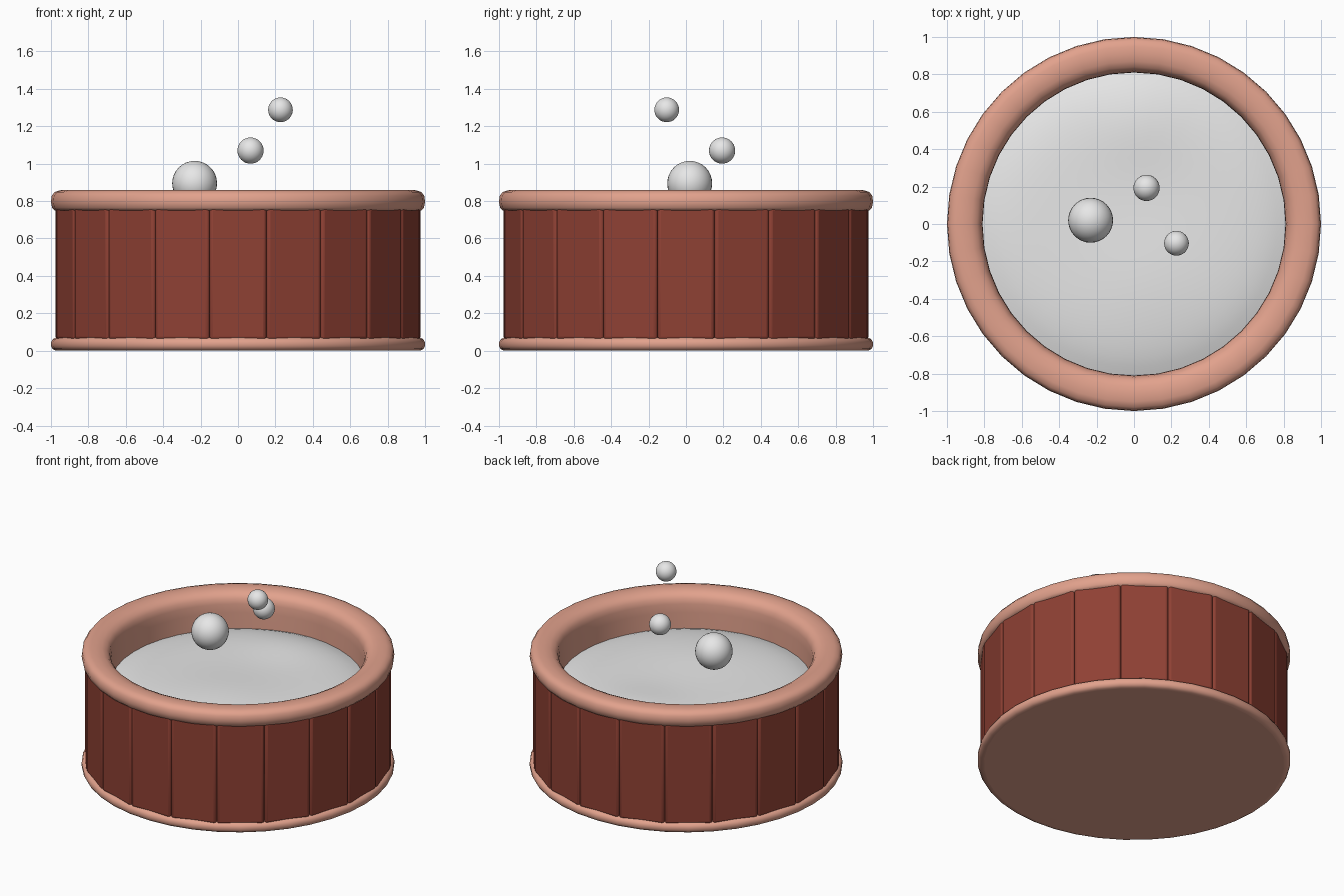
import bpy, bmesh, math
from mathutils import Matrix, Vector

if "Cube" in bpy.data.objects:
    bpy.data.objects.remove(bpy.data.objects["Cube"])


def material(name, rgb):
    m = bpy.data.materials.new(name)
    m.diffuse_color = (*rgb, 1)
    m.use_nodes = True
    m.node_tree.nodes["Principled BSDF"].inputs["Base Color"].default_value = m.diffuse_color
    return m


TRIM = material("pale_terracotta", (0.76, 0.36, 0.265))
WOOD = material("red_brown_wood", (0.275, 0.052, 0.034))
WATER = material("light_grey", (0.8, 0.8, 0.8))


def finish(name, bm, mat, angle=40):
    bmesh.ops.recalc_face_normals(bm, faces=bm.faces)
    me = bpy.data.meshes.new(name)
    bm.to_mesh(me)
    bm.free()
    me.materials.append(mat)
    ob = bpy.data.objects.new(name, me)
    bpy.context.collection.objects.link(ob)
    bpy.ops.object.select_all(action='DESELECT')
    ob.select_set(True)
    bpy.context.view_layer.objects.active = ob
    bpy.ops.object.shade_smooth_by_angle(angle=math.radians(angle))
    return ob


def lathe(name, profile, mat, closed, angle=40, segs=40):
    bm = bmesh.new()
    vs = [bm.verts.new((r, 0, z)) for r, z in profile]
    n = len(vs)
    es = [bm.edges.new((vs[i], vs[(i + 1) % n])) for i in range(n if closed else n - 1)]
    bmesh.ops.spin(bm, geom=vs + es, cent=(0, 0, 0), axis=(0, 0, 1),
                   angle=math.tau, steps=segs, use_merge=True)
    bmesh.ops.remove_doubles(bm, verts=bm.verts, dist=1e-4)
    return finish(name, bm, mat, angle)


# Base plate with rounded edge
lathe("base_plate", [(0, 0), (0.96, 0), (0.978, 0.002), (0.992, 0.01), (1.0, 0.025),
                     (1.0, 0.045), (0.992, 0.06), (0.975, 0.07), (0, 0.07)], TRIM, False)
base = bpy.data.objects["base_plate"]
for p in base.data.polygons:
    if p.normal.z < -0.999:
        p.use_smooth = False

# Rounded rim and inner lining in one profile
lathe("rim_and_lining", [(0.95, 0.745), (0.98, 0.75), (0.994, 0.765), (1.0, 0.795),
                         (0.996, 0.828), (0.98, 0.849), (0.95, 0.858), (0.91, 0.86),
                         (0.87, 0.854), (0.84, 0.84), (0.82, 0.815), (0.812, 0.78),
                         (0.81, 0.72), (0.81, 0.07), (0.88, 0.07), (0.88, 0.745)], TRIM, True)

# Twenty flat staves with rounded edges
N, R_OUT, R_IN = 20, 0.975, 0.885
t = math.tan(math.pi / N)
for i in range(N):
    bm = bmesh.new()
    bmesh.ops.create_cube(bm, size=1)
    for v in bm.verts:
        r = R_OUT if v.co.x > 0 else R_IN
        v.co = Vector((r, math.copysign(r * t, v.co.y), 0.77 if v.co.z > 0 else 0.055))
    bmesh.ops.bevel(bm, geom=bm.edges[:], offset=0.02, segments=3, profile=0.5,
                    affect='EDGES')
    bmesh.ops.transform(bm, matrix=Matrix.Rotation(math.tau * i / N, 4, 'Z'), verts=bm.verts)
    ob = finish(f"stave_{i + 1}", bm, WOOD, 50)
    big = max(p.area for p in ob.data.polygons)
    for p in ob.data.polygons:
        if p.area > big * 0.3:
            p.use_smooth = False


# Domed water surface with a few gentle swells
def swell(x, y, cx, cy, s, h):
    return h * math.exp(-((x - cx) ** 2 + (y - cy) ** 2) / (s * s))


water = lathe("water_surface", [(0.815 * k / 16, 0) for k in range(17)], WATER, False, 60)
for v in water.data.vertices:
    x, y = v.co.x, v.co.y
    q = (x * x + y * y) / 0.664
    v.co.z = (0.605 + 0.055 * (1 - q ** 3) + swell(x, y, 0.0, 0.55, 0.25, 0.02)
              + swell(x, y, 0.08, -0.3, 0.35, 0.02))
if water.data.polygons[0].normal.z < 0:
    water.data.flip_normals()

# Floating bubbles
for name, pos, r in (("large_bubble", (-0.232, 0.02, 0.895), 0.12),
                     ("middle_bubble", (0.067, 0.193, 1.07), 0.07),
                     ("high_bubble", (0.227, -0.103, 1.288), 0.066)):
    bm = bmesh.new()
    bmesh.ops.create_uvsphere(bm, u_segments=32, v_segments=16, radius=r,
                              matrix=Matrix.Translation(pos))
    finish(name, bm, WATER, 60)
